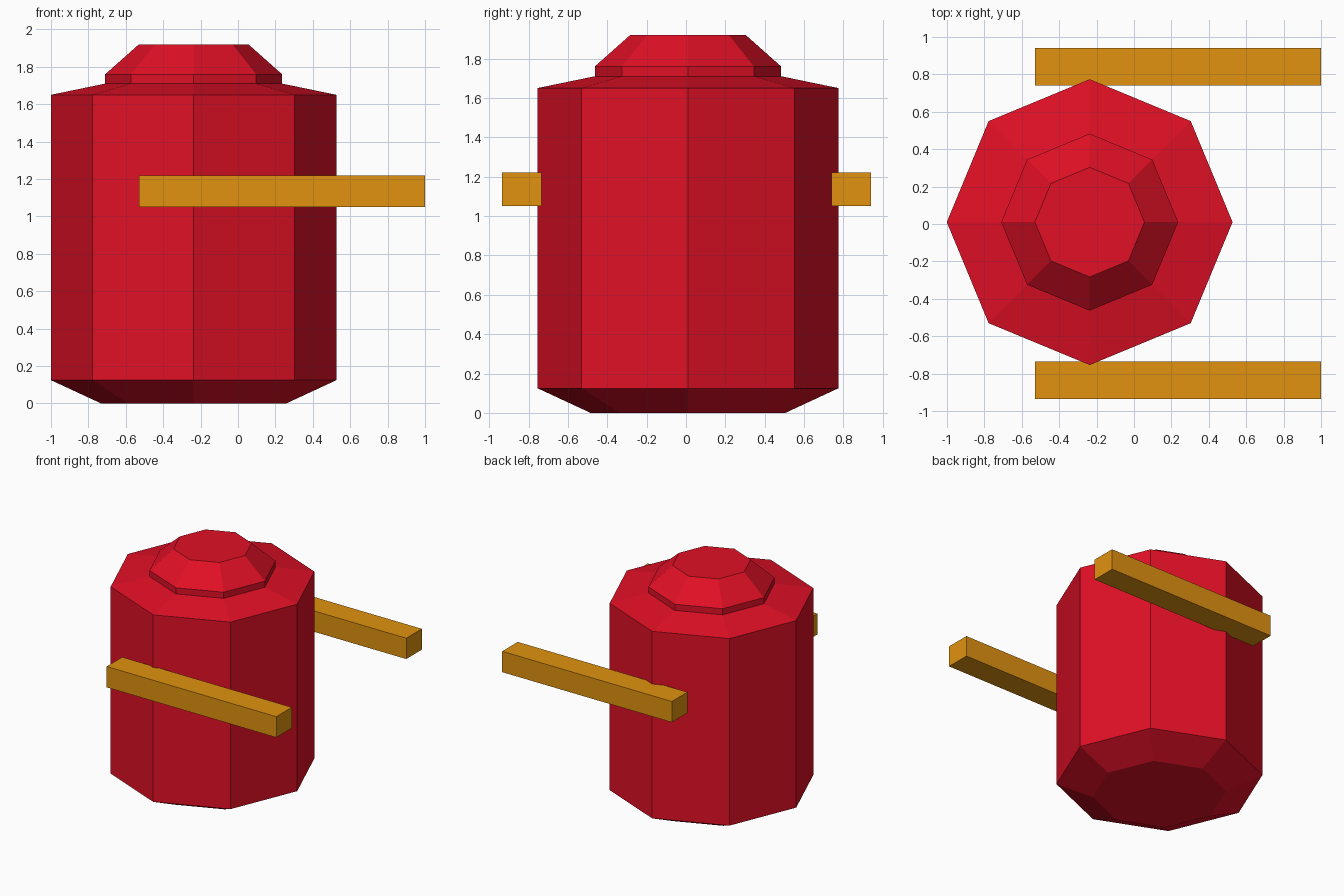
import bpy
import bmesh
from math import cos, sin, pi

SIDES = 8
CENTER_X, CENTER_Y = -0.237, 0.01

if "Cube" in bpy.data.objects:
    bpy.data.objects.remove(bpy.data.objects["Cube"], do_unlink=True)


def make_material(name, rgb):
    mat = bpy.data.materials.new(name)
    mat.use_nodes = True
    color = (*rgb, 1.0)
    mat.diffuse_color = color
    mat.node_tree.nodes["Principled BSDF"].inputs["Base Color"].default_value = color
    return mat


def add_object(name, bm, mat):
    bmesh.ops.recalc_face_normals(bm, faces=bm.faces)
    mesh = bpy.data.meshes.new(name)
    bm.to_mesh(mesh)
    bm.free()
    mesh.materials.append(mat)
    obj = bpy.data.objects.new(name, mesh)
    bpy.context.collection.objects.link(obj)
    return obj


def turned(name, profile, mat):
    """Closed faceted solid from (radius, height) pairs."""
    bm = bmesh.new()
    rings = [[bm.verts.new((r * cos(2 * pi * i / SIDES), r * sin(2 * pi * i / SIDES), z))
              for i in range(SIDES)] for r, z in profile]
    for low, high in zip(rings, rings[1:]):
        for i in range(SIDES):
            j = (i + 1) % SIDES
            bm.faces.new((low[i], low[j], high[j], high[i]))
    bm.faces.new(rings[0])
    bm.faces.new(rings[-1])
    obj = add_object(name, bm, mat)
    obj.location = (CENTER_X, CENTER_Y, 0)
    return obj


def box(name, low, high, mat):
    bm = bmesh.new()
    bmesh.ops.create_cube(bm, size=1)
    for v in bm.verts:
        v.co = [a if c < 0 else b for c, a, b in zip(v.co, low, high)]
    return add_object(name, bm, mat)


red = make_material("red", (0.75, 0.005, 0.019))
amber = make_material("amber", (0.75, 0.29, 0.005))

# Octagonal body with tapered base, shoulder and stepped cap
turned("body", [(0.495, 0), (0.764, 0.125), (0.764, 1.65), (0.473, 1.71),
                (0.473, 1.76), (0.293, 1.92)], red)

# Straight arms reaching forward on both sides
for name, y in (("right_arm", -0.835), ("left_arm", 0.84)):
    box(name, (-0.53, y - 0.1, 1.05), (1.0, y + 0.1, 1.22), amber)
